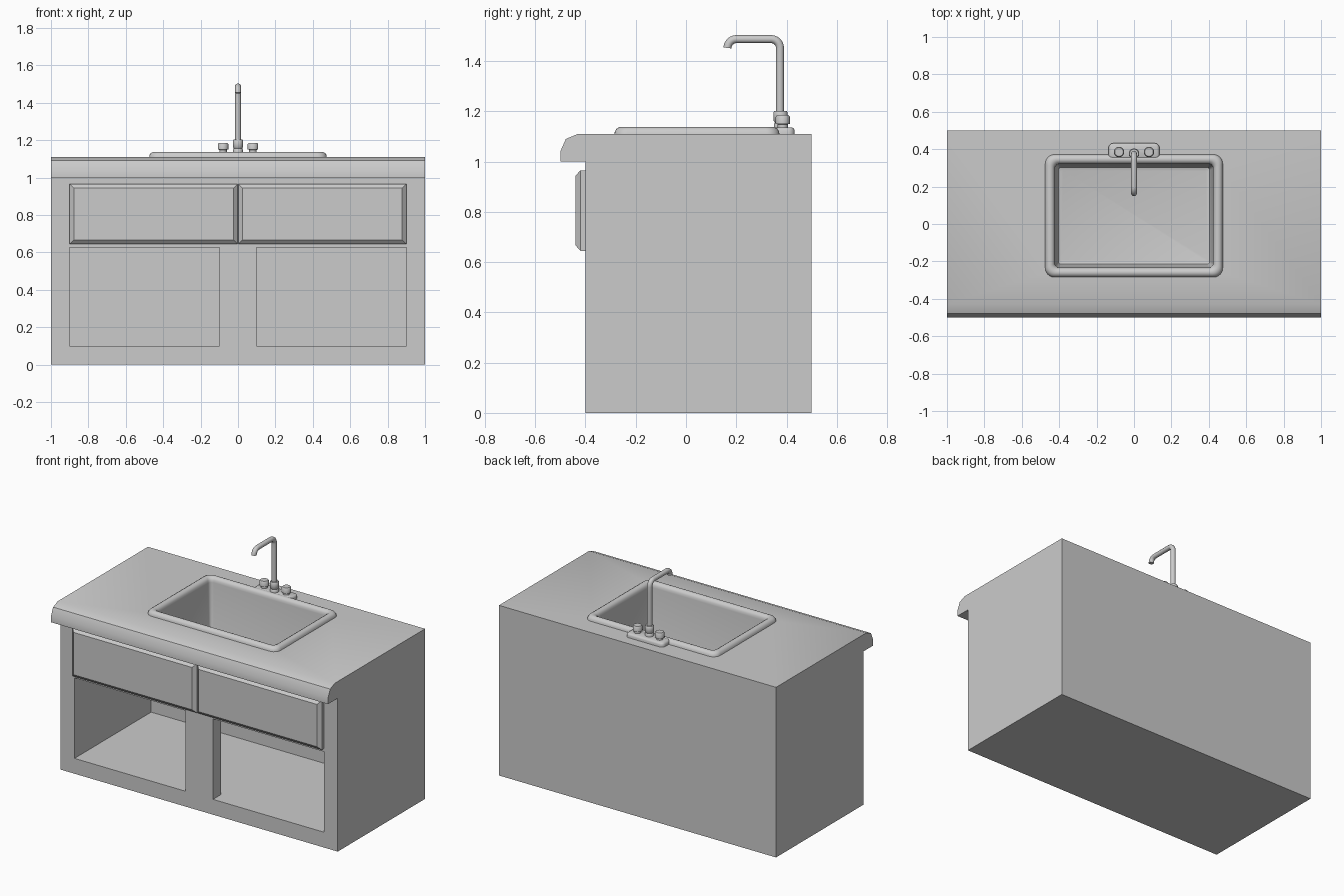
import bpy, bmesh
from math import sin, cos, pi, radians

if "Cube" in bpy.data.objects:
    bpy.data.objects.remove(bpy.data.objects["Cube"])


def finish(name, bm, smooth=None):
    bmesh.ops.recalc_face_normals(bm, faces=bm.faces)
    me = bpy.data.meshes.new(name)
    bm.to_mesh(me)
    bm.free()
    ob = bpy.data.objects.new(name, me)
    bpy.context.collection.objects.link(ob)
    bpy.ops.object.select_all(action='DESELECT')
    bpy.context.view_layer.objects.active = ob
    ob.select_set(True)
    if smooth:
        bpy.ops.object.shade_smooth_by_angle(angle=radians(smooth))
    return ob


def box(name, lo, hi):
    bm = bmesh.new()
    bmesh.ops.create_cube(bm, size=1)
    for v in bm.verts:
        v.co = [(a + b) / 2 + c * (b - a) for a, b, c in zip(lo, hi, v.co)]
    return finish(name, bm)


def rounded_rect(x, y0, y1, r, n=6):
    pts = []
    corners = [(x - r, y1 - r), (-x + r, y1 - r), (-x + r, y0 + r), (x - r, y0 + r)]
    for q, (cx, cy) in enumerate(corners):
        for i in range(n + 1):
            a = (q + i / n) * pi / 2
            pts.append((cx + r * cos(a), cy + r * sin(a)))
    return pts


def stack(name, rings, cap_first=False, smooth=40):
    """Skin a list of (2D outline, z) rings and cap the last one."""
    bm = bmesh.new()
    loops = [[bm.verts.new((x, y, z)) for x, y in pts] for pts, z in rings]
    for a, b in zip(loops, loops[1:]):
        n = len(a)
        for i in range(n):
            bm.faces.new((a[i], a[(i + 1) % n], b[(i + 1) % n], b[i]))
    bm.faces.new(loops[-1])
    if cap_first:
        bm.faces.new(loops[0])
    return finish(name, bm, smooth)


def lathe(name, cx, cy, profile, n=24):
    rings = [([(cx + r * cos(2 * pi * i / n), cy + r * sin(2 * pi * i / n))
               for i in range(n)], z) for r, z in profile]
    return stack(name, rings, True)


# Cabinet body with overhanging counter edge
profile = [(0.5, 0), (-0.4, 0), (-0.4, 1.0), (-0.5, 1.0), (-0.5, 1.04),
           (-0.478, 1.09), (-0.43, 1.11), (0.5, 1.11)]
bm = bmesh.new()
face = bm.faces.new([bm.verts.new((-1, y, z)) for y, z in profile])
ext = bmesh.ops.extrude_face_region(bm, geom=[face])['geom']
bmesh.ops.translate(bm, vec=(2, 0, 0), verts=[g for g in ext if isinstance(g, bmesh.types.BMVert)])
body = finish("cabinet_body", bm)

# Cutters: sink hole, shared storage space, two door openings
cutters = [box("sink_hole_cutter", (-0.44, -0.25, 0.71), (0.44, 0.335, 1.3)),
           box("storage_cutter", (-0.9, -0.32, 0.1), (0.9, 0.39, 0.625)),
           box("left_opening_cutter", (-0.9, -0.6, 0.1), (-0.1, -0.25, 0.625)),
           box("right_opening_cutter", (0.1, -0.6, 0.1), (0.9, -0.25, 0.625))]
for c in cutters:
    mod = body.modifiers.new(c.name, 'BOOLEAN')
    mod.operation = 'DIFFERENCE'
    mod.solver = 'EXACT'
    mod.object = c
bpy.context.view_layer.objects.active = body
for mod in list(body.modifiers):
    bpy.ops.object.modifier_apply(modifier=mod.name)
for c in cutters:
    bpy.data.objects.remove(c)
body.select_set(True)
bpy.context.view_layer.objects.active = body
bpy.ops.object.select_all(action='DESELECT')
body.select_set(True)
bpy.ops.object.shade_smooth_by_angle(angle=radians(35))

# Drawer fronts with chamfered faces
for side, x0, x1 in (("left", -0.9, -0.002), ("right", 0.002, 0.9)):
    bm = bmesh.new()
    rings = []
    for y, i in ((-0.395, 0), (-0.42, 0), (-0.44, 0.022)):
        rings.append([bm.verts.new(p) for p in (
            (x0 + i, y, 0.645 + i), (x1 - i, y, 0.645 + i),
            (x1 - i, y, 0.965 - i), (x0 + i, y, 0.965 - i))])
    for a, b in zip(rings, rings[1:]):
        for i in range(4):
            bm.faces.new((a[i], a[(i + 1) % 4], b[(i + 1) % 4], b[i]))
    bm.faces.new(rings[0])
    bm.faces.new(rings[-1])
    finish(side + "_drawer_front", bm)

# Sink: rounded rim rolling down into the basin
rim = [(0, 1.108), (0.002, 1.12), (0.009, 1.131), (0.02, 1.137), (0.032, 1.137),
       (0.043, 1.131), (0.05, 1.12), (0.052, 1.105), (0.065, 0.74), (0.07, 0.725), (0.085, 0.72)]
stack("sink", [(rounded_rect(0.475 - o, -0.285 + o, 0.372 - o, max(0.05 - o * 0.5, 0.012)), z)
               for o, z in rim])

# Faucet base plate
stack("faucet_base", [(rounded_rect(0.136 - o, 0.345 + o, 0.432 - o, 0.025 - o), z)
                      for o, z in ((0, 1.105), (0, 1.124), (0.004, 1.132), (0.011, 1.136))], True)

# Tap knobs and spout collar
for side, s in (("left", -1), ("right", 1)):
    lathe(side + "_tap_knob", s * 0.08, 0.385,
          [(0.02, 1.13), (0.02, 1.148), (0.028, 1.15), (0.028, 1.178), (0.023, 1.185)])
lathe("spout_collar", 0, 0.376,
      [(0.026, 1.13), (0.026, 1.15), (0.022, 1.155), (0.028, 1.163), (0.028, 1.196), (0.024, 1.202)])

# Spout: tube bent forward and down
path = [(0.374, 1.14), (0.374, 1.42)]
path += [(0.339 + 0.035 * cos(a), 1.452 + 0.035 * sin(a)) for a in [i * pi / 12 for i in range(7)]]
path += [(0.2 + 0.035 * cos(a), 1.452 + 0.035 * sin(a)) for a in [pi / 2 + i * pi / 12 for i in range(7)]]
curve = bpy.data.curves.new("spout", 'CURVE')
curve.dimensions = '3D'
curve.bevel_depth = 0.016
curve.bevel_resolution = 4
curve.use_fill_caps = True
sp = curve.splines.new('POLY')
sp.points.add(len(path) - 1)
for p, (y, z) in zip(sp.points, path):
    p.co = (0, y, z, 1)
    p.radius = 1
sp.use_smooth = True
bpy.context.collection.objects.link(bpy.data.objects.new("spout", curve))
